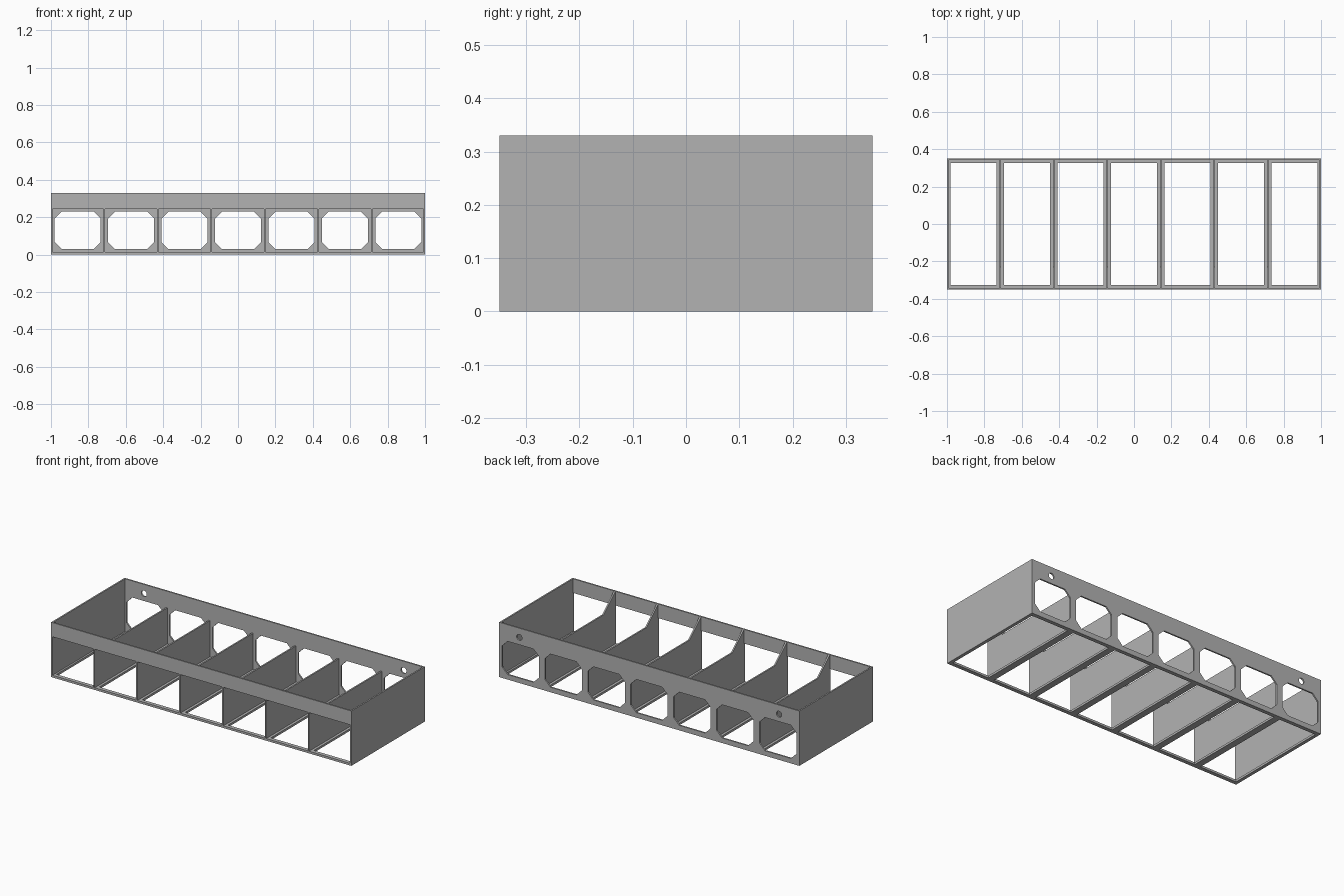
import bpy, bmesh
from math import cos, sin, pi

if "Cube" in bpy.data.objects:
    bpy.data.objects.remove(bpy.data.objects["Cube"])

W, D, H = 1.0, 0.35, 0.33      # half width, half depth, height
T = 0.009                      # sheet thickness
N = 7                          # bays
PITCH = 2 * W / N
SHELF = 0.245                  # height of the dividers and the front opening

grey = bpy.data.materials.new("plain grey")
grey.use_nodes = True
grey.diffuse_color = (0.45, 0.45, 0.45, 1)
grey.node_tree.nodes["Principled BSDF"].inputs["Base Color"].default_value = (0.45, 0.45, 0.45, 1)


def sheet(name, outer, holes, place, thickness):
    """Flat panel from a closed outline with holes, extruded to a thickness."""
    bm = bmesh.new()
    edges = []
    for loop in [outer] + holes:
        vs = [bm.verts.new(place(u, v)) for u, v in loop]
        edges += [bm.edges.new((a, b)) for a, b in zip(vs, vs[1:] + vs[:1])]
    bmesh.ops.triangle_fill(bm, edges=edges, use_dissolve=False, use_beauty=True)
    ext = bmesh.ops.extrude_face_region(bm, geom=bm.faces[:], use_keep_orig=True)
    moved = [g for g in ext["geom"] if isinstance(g, bmesh.types.BMVert)]
    bmesh.ops.translate(bm, verts=moved, vec=thickness)
    bmesh.ops.recalc_face_normals(bm, faces=bm.faces)
    bmesh.ops.dissolve_limit(bm, angle_limit=0.01, verts=bm.verts, edges=bm.edges)
    mesh = bpy.data.meshes.new(name)
    bm.to_mesh(mesh)
    bm.free()
    mesh.materials.append(grey)
    obj = bpy.data.objects.new(name, mesh)
    bpy.context.collection.objects.link(obj)
    return obj


def rect(u0, u1, v0, v1):
    return [(u0, v0), (u1, v0), (u1, v1), (u0, v1)]


def octagon(u0, u1, v0, v1, c):
    return [(u0 + c, v0), (u1 - c, v0), (u1, v0 + c), (u1, v1 - c),
            (u1 - c, v1), (u0 + c, v1), (u0, v1 - c), (u0, v0 + c)]


def circle(u, v, r, n=24):
    return [(u + r * cos(2 * pi * i / n), v + r * sin(2 * pi * i / n)) for i in range(n)]


centres = [-W + PITCH * (i + 0.5) for i in range(N)]

# Base frame with one open bay per compartment
sheet("base_frame", rect(-W, W, -D, D),
      [rect(c - 0.123, c + 0.123, -0.327, 0.327) for c in centres],
      lambda u, v: (u, v, 0), (0, 0, 0.013))

# Back panel with chamfered windows and two mounting holes
sheet("back_panel", rect(-W, W, 0, H),
      [octagon(c - 0.123, c + 0.123, 0.03, 0.23, 0.037) for c in centres]
      + [circle(s * 0.865, 0.275, 0.018) for s in (-1, 1)],
      lambda u, v: (u, D, v), (0, -T, 0))

# Front band above the open bays
sheet("front_band", rect(-W, W, SHELF, H), [],
      lambda u, v: (u, -D, v), (0, T, 0))

# End walls
for side, x in (("right", -W), ("left", W - T)):
    sheet(side + "_end_wall", rect(-D, D, 0, H), [],
          lambda u, v: (x, u, v), (T, 0, 0))

# Dividers, rising to the top of the band at the front
profile = [(-D, 0), (D, 0), (D, SHELF - 0.015), (-0.23, SHELF - 0.015),
           (-D + T, H), (-D, H)]
for i in range(1, N):
    x = -W + PITCH * i - T / 2
    sheet(f"divider_{i}", profile, [], lambda u, v: (x, u, v), (T, 0, 0))
